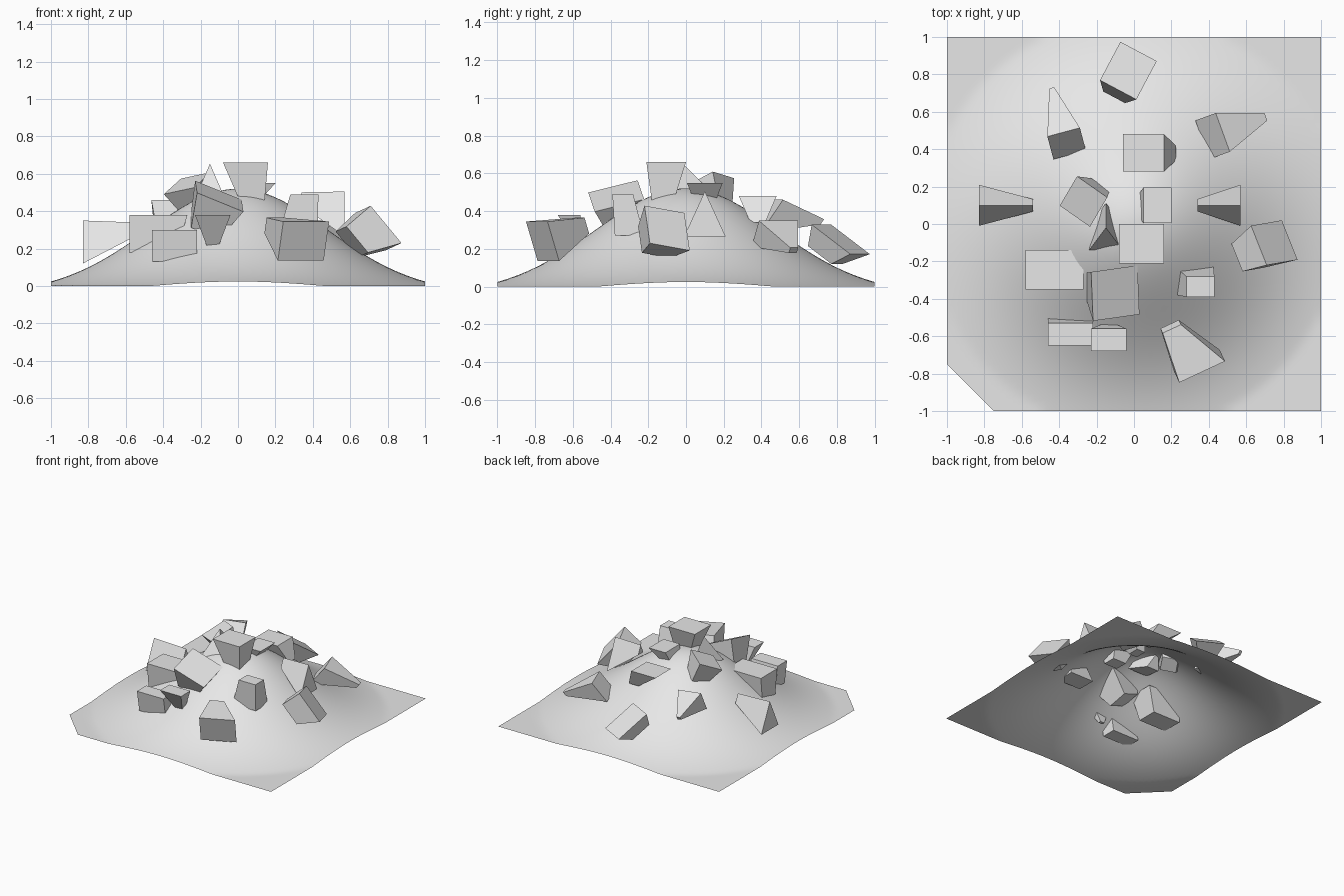
import bpy
import bmesh
from math import exp, radians
from mathutils import Euler, Vector

default_cube = bpy.data.objects.get("Cube")
if default_cube:
    bpy.data.objects.remove(default_cube, do_unlink=True)

stone = bpy.data.materials.new("light grey stone")
stone.use_nodes = True
stone.diffuse_color = (0.8, 0.8, 0.8, 1)
stone.node_tree.nodes["Principled BSDF"].inputs["Base Color"].default_value = stone.diffuse_color


def finish(bm, name):
    """Turn a bmesh into a named stone object."""
    mesh = bpy.data.meshes.new(name)
    bm.to_mesh(mesh)
    bm.free()
    mesh.materials.append(stone)
    obj = bpy.data.objects.new(name, mesh)
    bpy.context.collection.objects.link(obj)
    return obj


def hill_height(x, y):
    return max(0, 0.56 * exp(-(x * x + y * y) / 0.462) - 0.04)


# Smooth open hill sheet with one clipped corner
bm = bmesh.new()
bmesh.ops.create_grid(bm, x_segments=64, y_segments=64, size=1)
bmesh.ops.bisect_plane(bm, geom=bm.verts[:] + bm.edges[:] + bm.faces[:],
                       plane_co=(-1, -0.75, 0), plane_no=(-1, -1, 0),
                       clear_outer=True)
for v in bm.verts:
    v.co.z = hill_height(v.co.x, v.co.y)
for f in bm.faces:
    f.smooth = True
finish(bm, "hill")

SQUARE = [(-0.5, -0.5), (0.5, -0.5), (0.5, 0.5), (-0.5, 0.5)]
WEDGE = [(-0.5, -0.5), (0.5, -0.5), (0, 0.5)]


def rock(name, loc, size, rot=(0, 0, 0), taper=0.5, lean=(0, 0), outline=SQUARE):
    """Tapered block: loc is the centre of its main face, lean shifts the far face."""
    bm = bmesh.new()
    w, d, h = size
    turn = Euler([radians(a) for a in rot]).to_matrix()

    def ring(scale, shift, z):
        return [bm.verts.new(turn @ Vector((x * w * scale + shift[0],
                                            y * d * scale + shift[1], z)) + Vector(loc))
                for x, y in outline]

    near = ring(1, (0, 0), 0)
    far = ring(taper, lean, -h)
    bm.faces.new(near)
    bm.faces.new(far[::-1])
    for i in range(len(near)):
        j = (i + 1) % len(near)
        bm.faces.new((near[j], near[i], far[i], far[j]))
    bmesh.ops.recalc_face_normals(bm, faces=bm.faces[:])
    finish(bm, name)


# Level-topped rocks
rock("summit_rock", (0.04, -0.105, 0.66), (0.24, 0.21, 0.23), lean=(0.04, -0.02))
rock("summit_back_rock", (0.125, 0.1, 0.55), (0.15, 0.19, 0.12), lean=(-0.07, 0))
rock("back_middle_rock", (0.05, 0.38, 0.48), (0.22, 0.2, 0.14), taper=0.4, lean=(0.13, 0))
rock("right_shelf_rock", (-0.425, -0.245, 0.38), (0.31, 0.21, 0.2), taper=0.8, lean=(-0.03, 0))
rock("left_shelf_rock", (0.355, -0.335, 0.49), (0.15, 0.11, 0.22), taper=1.4, lean=(-0.035, 0.035))
rock("front_right_rock", (-0.34, -0.59, 0.3), (0.24, 0.12, 0.17), taper=1, lean=(0, 0.03))
rock("front_pointed_rock", (-0.135, -0.62, 0.38), (0.19, 0.12, 0.2), taper=0.2, lean=(0, 0.08))

# Ridged rocks pointing inwards from either side
rock("right_ridge_rock", (-0.83, 0.1, 0.235), (0.22, 0.23, 0.29), (90, 0, -90),
     taper=0.3, lean=(0, 0.07), outline=WEDGE)
rock("left_ridge_rock", (0.57, 0.1, 0.385), (0.22, 0.24, 0.23), (90, 0, 90),
     taper=0.3, lean=(0, 0.08), outline=WEDGE)

# Tilted rocks scattered over the slopes
rock("back_slab", (-0.03, 0.82, 0.25), (0.22, 0.28, 0.12), (-34, 0, -28), taper=0.6, lean=(0, -0.03))
rock("back_right_shard", (-0.36, 0.43, 0.37), (0.18, 0.22, 0.26), (55, 0, 15),
     taper=0.15, lean=(0, 0.15))
rock("back_left_shard", (0.42, 0.47, 0.28), (0.18, 0.22, 0.28), (0, -50, 20),
     taper=0.2, lean=(0.12, 0))
rock("summit_right_rock", (-0.27, 0.12, 0.55), (0.2, 0.2, 0.17), (25, -10, -35), taper=0.6)
rock("summit_spike", (-0.15, -0.08, 0.55), (0.18, 0.24, 0.18), (60, 0, 0),
     taper=0.6, outline=WEDGE)
rock("front_upper_rock", (-0.1, -0.37, 0.48), (0.27, 0.27, 0.2), (15, 22, 8), taper=0.6)
rock("front_left_rock", (0.35, -0.76, 0.24), (0.27, 0.22, 0.27), (108, 0, 25),
     taper=0.4, lean=(-0.05, 0))
rock("left_slope_rock", (0.75, -0.1, 0.31), (0.26, 0.23, 0.17), (-15, 50, 10),
     taper=0.7, lean=(-0.04, 0))
